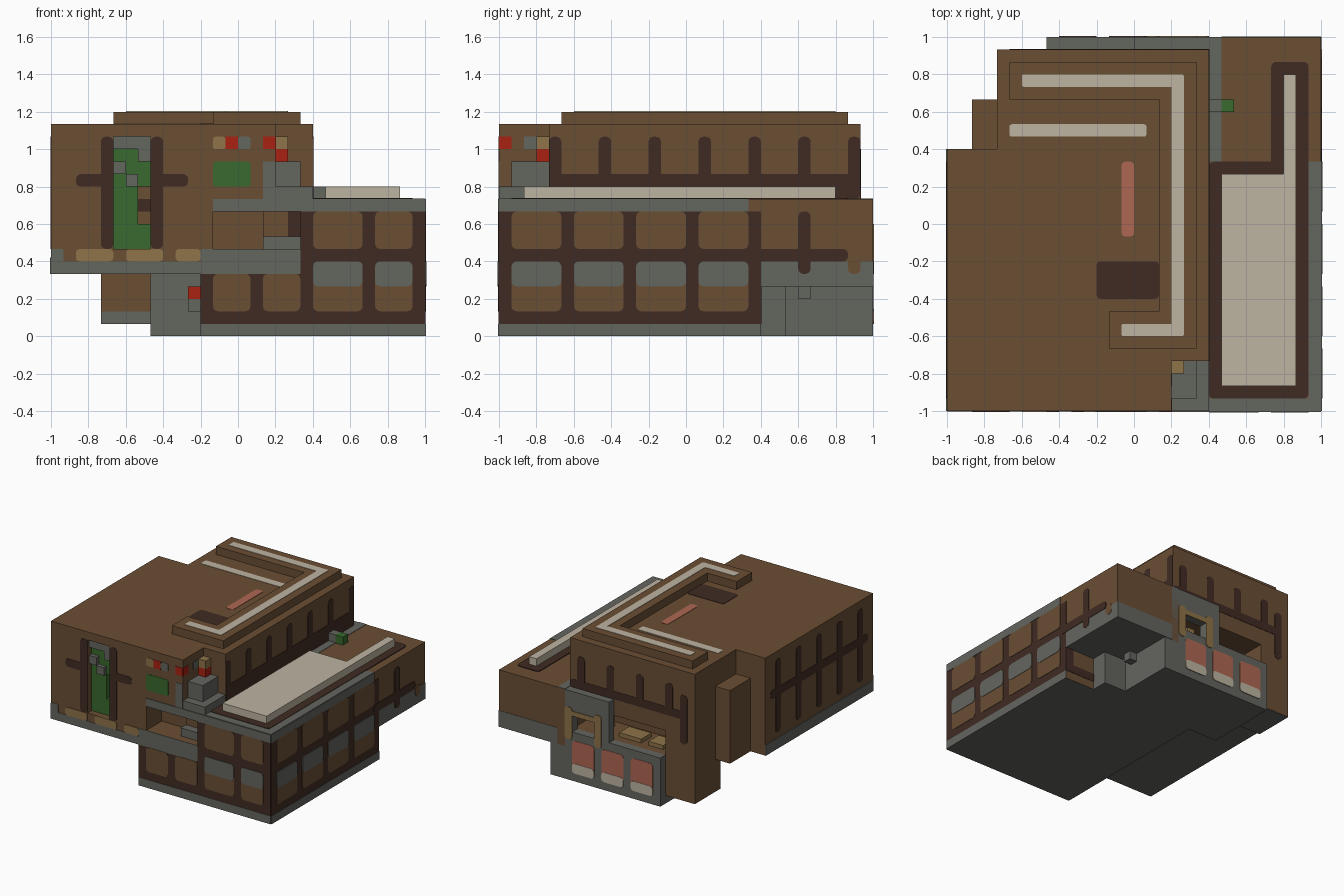
import bpy, bmesh, math
from mathutils import Matrix, Vector

cube = bpy.data.objects.get("Cube")
if cube:
    bpy.data.objects.remove(cube, do_unlink=True)

U = 1 / 15  # one building block; all sizes below are counted in blocks


def material(name, rgb):
    lin = [(c / 255 / 12.92) if c < 11 else ((c / 255 + 0.055) / 1.055) ** 2.4 for c in rgb]
    m = bpy.data.materials.new(name)
    m.use_nodes = True
    m.diffuse_color = (*lin, 1)
    m.node_tree.nodes["Principled BSDF"].inputs["Base Color"].default_value = (*lin, 1)
    return m


brown = material("timber brown", (106, 78, 52))
dark = material("dark beam", (64, 43, 35))
gray = material("stone gray", (100, 102, 95))
cream = material("cream", (190, 181, 162))
tan = material("tan wood", (142, 115, 72))
green = material("leaf green", (56, 106, 46))
red = material("red", (170, 33, 18))
pink = material("faded pink", (174, 103, 82))


def finish(name, bm, mats):
    bmesh.ops.recalc_face_normals(bm, faces=bm.faces)
    mesh = bpy.data.meshes.new(name)
    bm.to_mesh(mesh)
    bm.free()
    for m in mats:
        mesh.materials.append(m)
    ob = bpy.data.objects.new(name, mesh)
    bpy.context.scene.collection.objects.link(ob)
    return ob


def solid(name, mat, *boxes):
    """Boxes given as x0, x1, y0, y1, z0, z1; undersides are stone."""
    bm = bmesh.new()
    for x0, x1, y0, y1, z0, z1 in boxes:
        mid = Vector(((x0 + x1) / 2 - 15, (y0 + y1) / 2 - 15, (z0 + z1) / 2)) * U
        size = Matrix.Diagonal(((x1 - x0) * U, (y1 - y0) * U, (z1 - z0) * U, 1))
        bmesh.ops.create_cube(bm, size=1, matrix=Matrix.Translation(mid) @ size)
    bm.normal_update()
    if mat == brown:
        for f in bm.faces:
            f.material_index = int(f.normal.z < -0.5)
    return finish(name, bm, [mat, gray])


def cut(ob, *boxes):
    """Carve boxes out of a solid and drop the cutters."""
    for b in boxes:
        cutter = solid("cutter", brown, b)
        cutter.hide_render = True
        for f in cutter.data.polygons:
            f.material_index = 0
        mod = ob.modifiers.new("cut", "BOOLEAN")
        mod.operation, mod.solver, mod.object = "DIFFERENCE", "EXACT", cutter
        dg = bpy.context.evaluated_depsgraph_get()
        ob.data = bpy.data.meshes.new_from_object(ob.evaluated_get(dg))
        ob.modifiers.clear()
        bpy.data.objects.remove(cutter, do_unlink=True)


PLACE = {
    "front": lambda u, v, p, d: (u, p - d, v), "back": lambda u, v, p, d: (u, p + d, v),
    "left": lambda u, v, p, d: (p + d, u, v), "right": lambda u, v, p, d: (p - d, u, v),
    "top": lambda u, v, p, d: (u, v, p + d),
}


def plates(name, side, pos, mat, rects, level=1, r=0.4):
    """Thin rounded plates u0, u1, v0, v1 lying on one side of the building."""
    bm = bmesh.new()
    for u0, u1, v0, v1 in rects:
        outline = []
        corners = ((u1, v1, -1, -1), (u0, v1, 1, -1), (u0, v0, 1, 1), (u1, v0, -1, 1))
        for k, (cu, cv, su, sv) in enumerate(corners):
            for s in (range(4) if r else (0,)):
                a = math.pi / 2 * (k + s / 3)
                outline.append((cu + su * r + r * math.cos(a), cv + sv * r + r * math.sin(a)))
        rings = []
        for d in (0, level * 0.045):
            pts = [PLACE[side](u, v, pos, d) for u, v in outline]
            rings.append([bm.verts.new(((x - 15) * U, (y - 15) * U, z * U)) for x, y, z in pts])
        low, high = rings
        bm.faces.new(low)
        bm.faces.new(high)
        for i in range(len(low)):
            j = (i + 1) % len(low)
            bm.faces.new((low[i], low[j], high[j], high[i]))
    return finish(name, bm, [mat])


# Main volumes
main_front = solid("upper_house_front", brown, (0, 21, 0, 21, 5, 17))
cut(main_front, (18, 22, -1, 4, 11, 18), (13, 20, -1, 3, 7, 10), (5, 8, -1, 2, 7, 16))
main_back = solid("upper_house_back", brown, (4, 21, 21, 29, 5, 17))
cut(main_back, (8, 20.5, 25, 30, 6, 9))
lower = solid("lower_house", brown, (12, 30, 0, 21, 0, 11))
cut(lower, (13, 20, -1, 3, 7, 10))
solid("lower_house_back", brown, (21, 30, 21, 30, 4, 11))
solid("side_column", brown, (2, 4, 21, 25, 5, 14))
solid("back_room", brown, (4, 8, 24, 29, 1, 5))
solid("stone_foundation", gray, (8, 23, 21, 29, 0, 5), (23, 26, 21, 23, 0, 4), (23, 24, 24, 25, 3, 4))

# Back stone wall with an arch and three windows
solid("back_wall_low", gray, (8, 23, 29, 30, 0, 4), (8, 15, 29, 30, 4, 6))
arch = solid("back_wall_tall", gray, (15, 22, 29, 30, 4, 11))
cut(arch, (17, 20, 28, 31, 6, 8))
plates("arch_frame", "back", 30, tan, [(16, 17, 5, 9), (20, 21, 5, 9), (16, 21, 8, 8.6)], 2)
solid("inner_ledges", tan, (9, 11, 26, 28, 6, 6.5), (12, 15, 26, 28, 6, 6.5), (17, 18, 26, 28, 6, 8))
panes = [(x, x + 3, 1, 5) for x in (9, 13, 17)]
plates("back_window_panes", "back", 30, pink, panes)
plates("back_window_sills", "back", 30, cream, [(a, b, 1, 2.2) for a, b, *_ in panes], 2)

# Roof details
solid("roof_ridge", brown, (17, 20, 5, 28, 17, 18), (5, 17, 25, 28, 17, 18), (13, 17, 5, 8, 17, 18))
stripes = [(6, 19, 26, 27), (18, 19, 6, 27), (14, 19, 6, 7)]
plates("ridge_stripe", "top", 18, cream, stripes, 1, 0.15)
plates("roof_stripe", "top", 17, cream, [(5, 16, 22, 23)], 1, 0.2)
plates("roof_pink_stripe", "top", 17, pink, [(14, 15, 14, 20)], 1, 0.3)
plates("roof_hatch", "top", 17, dark, [(12, 17, 9, 12)], 1, 0.3)

# Terrace on the lower house
plates("terrace_stone", "top", 11, gray, [(21, 22, 20, 30), (29, 30, 0, 20), (18, 30, 0, 1)], 1, 0)
plates("terrace_border", "top", 11, dark, [(21, 29, 1, 20), (26, 29, 15, 28)], 2)
solid("terrace_deck", cream, (22, 28, 2, 19, 11, 12), (27, 28, 19, 27, 11, 12))
solid("planter", gray, (21, 22, 24, 25, 11, 12))
solid("planter_bush", green, (22, 23, 24, 25, 11, 12))

# Chimney in the cut corner
solid("chimney", gray, (18, 21, 0, 4, 11, 12), (18, 20, 1, 4, 12, 14))
solid("chimney_ember", red, (18, 19, 3, 4, 14, 15))
solid("chimney_cap", tan, (18, 19, 3, 4, 15, 16))
plates("chimney_wall_stone", "front", 0, gray, [(17, 18, 11, 14)], 1, 0)
plates("corner_red_mark", "left", 18, red, [(0, 1, 15, 16)], 1, 0)
plates("corner_stone_mark", "left", 18, gray, [(2, 3, 15, 16)], 1, 0)

# Front of the upper house
plates("front_posts", "front", 0, dark, [(4, 5, 7, 16), (8, 9, 7, 16), (2, 5, 12, 13), (8, 11, 12, 13)])
plates("front_stone_base", "front", 0, gray, [(0, 12, 5, 6), (0, 1, 5, 7), (12, 20, 5, 7)], 1, 0.1)
plates("front_sills", "front", 0, tan, [(2, 5, 6, 7), (6, 9, 6, 7), (10, 12, 6, 7)], 2, 0.3)
plates("front_green_panel", "front", 0, green, [(13, 16, 12, 14)], 1, 0.2)
plates("front_red_marks", "front", 0, red, [(14, 15, 15, 16), (17, 18, 15, 16)], 1, 0)
plates("front_tan_mark", "front", 0, tan, [(13, 14, 15, 16)], 1, 0.2)
plates("front_stone_mark", "front", 0, gray, [(15, 16, 15, 16)], 1, 0.2)

# Climbing plant in the tall niche, row by row from the top
kinds = {"g": (green, "leaves", 0.8), "s": (gray, "stones", 0.3),
         "b": (brown, "gaps", 1.9), "d": (dark, "shadow_gap", 1.9)}
rows = "sss ggs sgg gsg ggb ggd ggb ggg ggg".split()
for key, (mat, label, depth) in kinds.items():
    solid("niche_" + label, mat, *[(5 + c, 6 + c, depth, 2, 15 - i, 16 - i)
          for i, row in enumerate(rows) for c, ch in enumerate(row) if ch == key])

# Porch niche
solid("porch_box", brown, (17, 20, 2, 3, 8, 10))
solid("porch_step", gray, (17, 20, 1, 3, 7, 8))
plates("porch_post", "front", 2, dark, [(19, 20, 8, 10)], 1, 0)

# Timber frames of the lower house: front and +x side share one layout
front_bays = [(21, 25), (26, 29)]
side_bays = [(y, y + 4) for y in (1, 6, 11, 16)]
for side, pos, bays, frame in (("front", 0, front_bays, [(20, 30, 1, 10), (12, 20, 1, 5)]),
                               ("left", 30, side_bays, [(0, 21, 1, 10)])):
    plates(side + "_timber_frame", side, pos, dark, frame, 1, 0)
    fill = [(a, b, z, z + 3) for a, b in bays for z in (2, 7)]
    plates(side + "_wall_panels", side, pos, brown, fill, 2)
    plates(side + "_windows", side, pos, gray, [(a, b, 4, 6) for a, b in bays], 3)
plates("front_lower_panels", "front", 0, brown, [(13, 16, 2, 5), (17, 20, 2, 5)], 2)
plates("front_stone_foot", "front", 0, gray, [(12, 30, 0, 1), (13, 30, 10, 11)], 2, 0)
plates("side_stone_foot", "left", 30, gray, [(0, 21, 0, 1), (0, 20, 10, 11)], 2, 0)
plates("side_stone_rear", "left", 30, gray, [(21, 30, 4, 6)], 1, 0)
plates("rear_stone_base", "back", 30, gray, [(22, 30, 4, 6)], 1, 0)
plates("side_rear_beams", "left", 30, dark, [(20, 28, 6, 7), (24, 25, 5, 10)], 2)
plates("side_rear_patch", "left", 30, brown, [(28, 29, 5, 6.3)], 2)
plates("inner_stone_foot", "right", 12, gray, [(0, 21, 0, 1)], 1, 0)
plates("notch_beams", "back", 21, dark, [(26, 30, 1, 2), (29, 30, 1, 4)], 1, 0)

# Timber frames of the upper house
wall = [(4, 29, 11, 13)] + [(y, y + 1, 12, 16) for y in (4, 8, 12, 16, 20, 24, 28)]
plates("terrace_wall_frame", "left", 21, dark, wall)
posts = [(y, y + 1, 7, 16) for y in (2, 6, 10, 14, 18)]
plates("end_wall_frame", "right", 0, dark, [(1, 20, 11.5, 12.5)] + posts)
plates("end_wall_stone", "right", 0, gray, [(0, 21, 5, 6.3)], 2, 0)
rear = [(5, 21, 11, 12)] + [(x, x + 1, 11, 15) for x in (7, 11, 15, 19)]
plates("rear_wall_frame", "back", 29, dark, rear + [(5, 6, 8, 14)])
plates("back_room_foot", "front", 24, gray, [(4, 8, 1, 2)], 1, 0)

# Small marker under the overhang
solid("marker_base", gray, (11, 12, 18, 19, 2, 3))
solid("marker", red, (11, 12, 18, 19, 3, 4))
